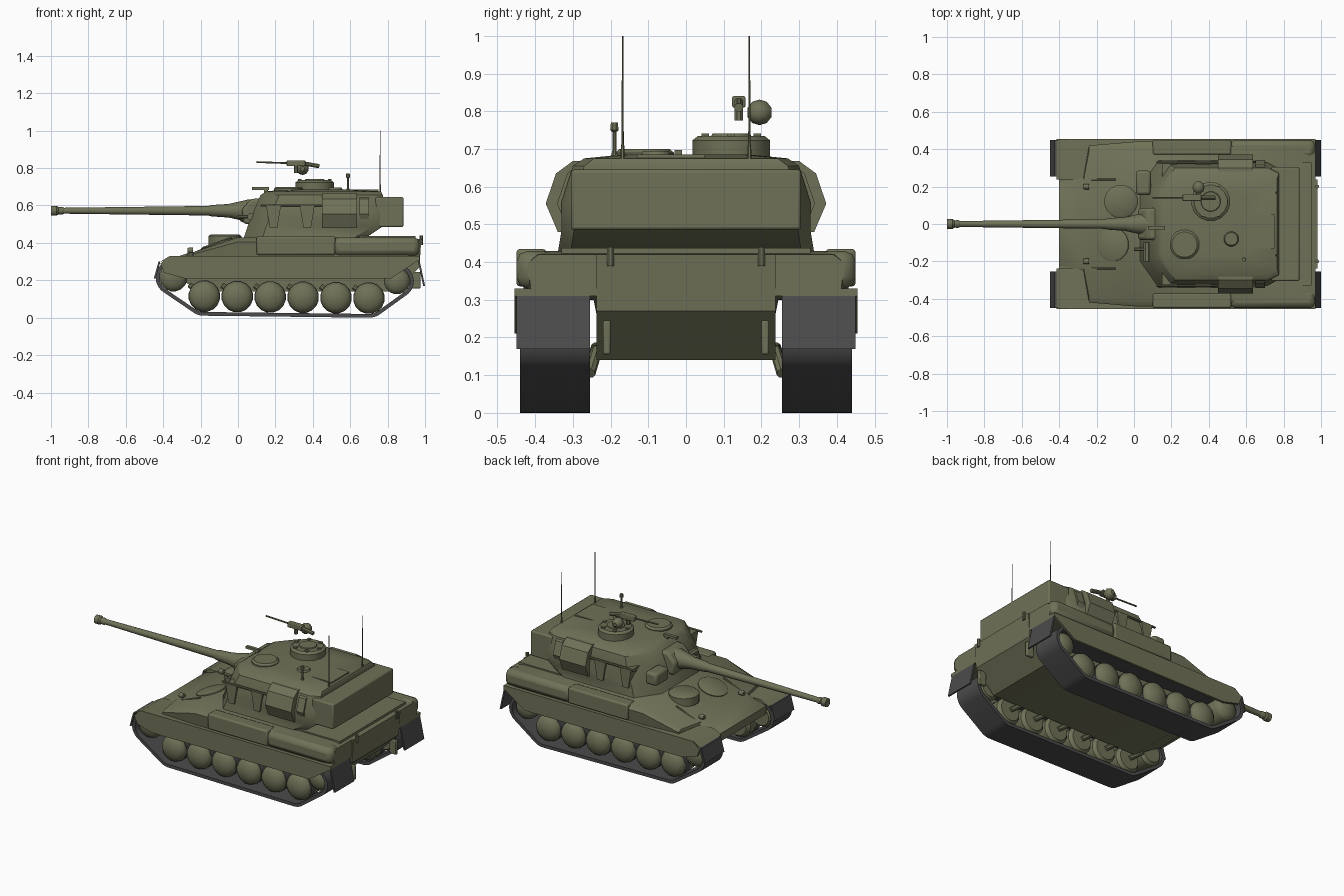
import bpy, bmesh, math
from mathutils import Vector

cube = bpy.data.objects.get("Cube")
if cube:
    bpy.data.objects.remove(cube, do_unlink=True)


def material(name, colour):
    mat = bpy.data.materials.new(name)
    mat.use_nodes = True
    mat.diffuse_color = (*colour, 1)
    shader = mat.node_tree.nodes["Principled BSDF"]
    shader.inputs["Base Color"].default_value = mat.diffuse_color
    return mat


OLIVE = material("olive paint", (0.16, 0.165, 0.095))
RUBBER = material("dark rubber", (0.07, 0.07, 0.07))

# Main levels and limits of the vehicle
FRONT, REAR, SIDE = -0.415, 0.97, 0.45
BELLY, FENDER, DECK, ROOF = 0.14, 0.33, 0.43, 0.685
TUB_SIDE, TRACK_INNER, TRACK_OUTER = 0.237, 0.255, 0.44
UP = Vector((0, 0, 1))
FORWARD = Vector((-1, 0, 0))


def loft(name, rings, mat=OLIVE, bevel=0, closed=False):
    """Skin rings of equal length; cap the ends, or join last to first if closed."""
    bm = bmesh.new()
    rows = [[bm.verts.new(point) for point in ring] for ring in rings]
    if closed:
        rows.append(rows[0])
    else:
        bm.faces.new(rows[0])
        bm.faces.new(rows[-1])
    for row, following in zip(rows, rows[1:]):
        for i in range(len(row)):
            bm.faces.new((row[i - 1], row[i], following[i], following[i - 1]))
    bmesh.ops.recalc_face_normals(bm, faces=bm.faces[:])
    mesh = bpy.data.meshes.new(name)
    bm.to_mesh(mesh)
    bm.free()
    mesh.materials.append(mat)
    ob = bpy.data.objects.new(name, mesh)
    bpy.context.collection.objects.link(ob)
    if bevel:
        modifier = ob.modifiers.new("rounded edges", "BEVEL")
        modifier.width, modifier.segments = bevel, 2
    bpy.ops.object.select_all(action="DESELECT")
    ob.select_set(True)
    bpy.context.view_layer.objects.active = ob
    bpy.ops.object.shade_smooth_by_angle(angle=math.radians(35))


def prism(name, profile, near, far, mat=OLIVE, bevel=0):
    """Side profile of (x, z) points stretched across y."""
    loft(name, [[(x, y, z) for x, z in profile] for y in (near, far)], mat, bevel)


def block(name, centre, size, bevel=0):
    x, y, z = centre
    length, width, height = (value / 2 for value in size)
    corners = [(x - length, z - height), (x + length, z - height),
               (x + length, z + height), (x - length, z + height)]
    prism(name, corners, y - width, y + width, bevel=bevel)


def mirrored(half):
    """Complete a ring from the points on its left half."""
    return half + [(x, -y, z) for x, y, z in reversed(half)]


def lathe(name, origin, axis, steps, sides=16, mat=OLIVE):
    """Turned part from steps of (distance along axis, radius)."""
    turn = axis.to_track_quat("Z", "Y")
    angles = [math.tau * (k + 0.5) / sides for k in range(sides)]
    loft(name, [[Vector(origin) + turn @ Vector((radius * math.cos(a), radius * math.sin(a), along))
                 for a in angles] for along, radius in steps], mat)


def drum(name, origin, radius, height, axis=UP, shoulder=0.7, rim=0.85):
    """Disc whose outer edge is chamfered."""
    lathe(name, origin, axis, [(0, radius), (height * shoulder, radius), (height, radius * rim)])


def dome(name, origin, radius, height, axis, bulge):
    """Cylinder closed by a shallow rounded cap."""
    cap = [(height - bulge * (1 - math.sin(a)), radius * math.cos(a)) for a in (0, 0.4, 0.8, 1.2, 1.5)]
    lathe(name, origin, axis, [(0, radius * 0.8), (0.02, radius)] + cap)


def rod(name, start, end, radius, sides=8):
    axis = Vector(end) - Vector(start)
    lathe(name, start, axis, [(0, radius), (axis.length, radius)], sides)


# Lower hull tub with sloped nose and tail
prism("lower_hull", [(-0.2, BELLY), (0.84, BELLY), (REAR, 0.27), (REAR + 0.01, DECK - 0.01),
                     (0.9, DECK - 0.01), (-0.2, 0.36), (-0.4, 0.3), (-0.4, 0.26)],
      -TUB_SIDE, TUB_SIDE)

# Upper hull: glacis stepping out to the full width behind the front fenders
sections = []
for x, width, bottom, top in ((-0.4, 0.24, 0.25, 0.3), (-0.27, 0.25, 0.3, 0.345),
                              (-0.24, 0.42, FENDER - 0.02, 0.35),
                              (0, TRACK_OUTER, FENDER, DECK), (0.9, TRACK_OUTER, FENDER, DECK),
                              (REAR, 0.42, FENDER, DECK - 0.01)):
    shoulder = bottom + 0.75 * (top - bottom)
    sections.append(mirrored([(x, width * 0.98, bottom), (x, width, shoulder),
                              (x, width * 0.93, top)]))
loft("upper_hull", sections)
block("engine_deck", (0.8, 0, DECK), (0.3, 0.66, 0.016))

# Wheel layout shared by both sides: centre on the side plane, radius
road_wheels = [(Vector((-0.18 + 0.176 * n, 0.115 - 0.002 * n)), 0.085) for n in range(6)]
idler = (Vector((-0.345, 0.215)), 0.075)
sprocket = (Vector((0.85, 0.195)), 0.07)
end_wheels = {"idler": idler, "sprocket": sprocket}
belt = 0.02


def track_loop(y, thickness):
    """Belt wrapped around the outermost wheel in every direction."""
    loop = []
    for k in range(48):
        angle = math.tau * k / 48
        out = Vector((math.cos(angle), math.sin(angle)))
        hub, radius = max(road_wheels + [idler, sprocket], key=lambda w: w[0].dot(out) + w[1])
        x, z = hub + out * (radius + thickness)
        loop.append((x, y, z))
    return loop


for side, s in (("left", 1), ("right", -1)):
    outward = Vector((0, s, 0))

    # Running gear: domed wheels with a rubber tyre behind the dome
    near, far = s * TRACK_INNER, s * TRACK_OUTER
    depth = TRACK_OUTER - TRACK_INNER - 0.01
    loft(side + "_track", [track_loop(near, belt), track_loop(far, belt),
                           track_loop(far, 0), track_loop(near, 0)], RUBBER, closed=True)
    for n, (hub, radius) in enumerate(road_wheels):
        x, z = hub
        label = f"{side}_{{}}_{n + 1}"
        dome(label.format("road_wheel"), (x, near, z), radius - 0.002, depth, outward, 0.045)
        lathe(label.format("tyre"), (x, s * 0.33, z), outward,
              [(0, radius), (0.05, radius)], mat=RUBBER)
        rod(label.format("swing_arm"), (x, near, z), (x - 0.08, s * TUB_SIDE, z + 0.06), 0.015)
    for part, (hub, radius) in end_wheels.items():
        dome(f"{side}_{part}", (hub.x, near, hub.y), radius, depth, outward, 0.04)

    # Fender, skirt, front and rear mud flaps
    nose, lip, hem = FRONT + 0.05, FENDER - 0.02, FENDER - 0.12
    prism(side + "_fender", [(FRONT, 0.3), (nose, FENDER), (REAR, FENDER), (REAR, lip), (nose, lip)],
          s * TUB_SIDE, s * SIDE)
    prism(side + "_skirt", [(FRONT, 0.29), (nose, FENDER), (REAR, FENDER), (REAR, lip),
                            (REAR - 0.15, hem), (FRONT + 0.13, hem), (FRONT + 0.02, hem + 0.03)],
          far, s * (SIDE + 0.005))
    prism(side + "_front_flap", [(FRONT, 0.3), (FRONT - 0.01, 0.3), (FRONT - 0.035, hem),
                                 (FRONT - 0.025, hem)], near, s * SIDE, RUBBER)
    prism(side + "_rear_flap", [(REAR - 0.01, lip), (REAR, lip), (1, hem - 0.04), (REAR + 0.02, hem - 0.04)],
          near, s * SIDE, RUBBER)

    # Hull lockers, tow handles, deck posts and headlights
    block(side + "_hull_locker", (0.31, s * 0.41, 0.385), (0.42, 0.08, 0.1), bevel=0.01)
    block(side + "_rear_locker", (0.74, s * 0.4, 0.38), (0.46, 0.1, 0.1), bevel=0.03)
    block(side + "_tow_handle", (REAR - 0.02, s * 0.21, 0.2), (0.05, 0.02, 0.09), bevel=0.005)
    rod(side + "_deck_post", (REAR + 0.01, s * 0.2, DECK - 0.04), (REAR + 0.01, s * 0.2, DECK + 0.01), 0.01)
    drum(side + "_headlight", (-0.24, s * 0.2, 0.36), 0.015, 0.03, FORWARD)
    rod(side + "_lamp_guard", (-0.25, s * TUB_SIDE, 0.34), (-0.1, s * TUB_SIDE, 0.4), 0.006)

    # Turret lockers, brackets and grab rail
    bulge = [(0.24, 0.668), (0.3, 0.668), (0.345, 0.635), (0.372, 0.555), (0.34, 0.48), (0.28, 0.48)]
    for part, start, end, tuck in (("locker", 0.45, 0.635, 0), ("rear_rack", 0.65, 0.7, 0.03)):
        loft(f"{side}_turret_{part}", [[(x, s * (y - tuck), z) for y, z in bulge] for x in (start, end)])
    for part, x in (("front", 0.19), ("middle", 0.37)):
        prism(f"{side}_{part}_bracket", [(x - 0.04, 0.6), (x + 0.04, 0.6), (x + 0.02, 0.48),
                                         (x - 0.02, 0.48)], s * 0.25, s * 0.34)
    rod(side + "_grab_rail", (0.12, s * 0.33, 0.6), (SIDE, s * 0.33, 0.6), 0.007)

    # Whip antenna
    lathe(side + "_antenna", (0.76, s * 0.168, ROOF - 0.05), UP,
          [(0, 0.006), (0.07, 0.005), (0.08, 0.003), (1.05 - ROOF, 0.002)], sides=6)

# Driver hatches: a raised one and one lying flush on the glacis
drum("left_driver_hatch", (-0.07, 0.12, 0.385), 0.09, 0.06, shoulder=0.85)
glacis_normal = Vector((-0.35, 0, 1)).normalized()
drum("right_driver_hatch", (-0.11, -0.11, 0.385), 0.09, 0.02, glacis_normal)

# Turret: octagonal plan narrowing toward the roof
levels = []
for z, front, back, width in ((0.425, 0.03, 0.68, 0.34), (0.485, 0.05, 0.77, 0.33),
                              (0.56, 0.08, 0.775, 0.33), (0.655, 0.12, 0.775, 0.3),
                              (0.675, 0.15, 0.765, 0.27), (ROOF, 0.24, 0.6, 0.17)):
    levels.append(mirrored([(front, width * 0.58, z), (front + 0.1, width, z),
                            (back - 0.06, width, z), (back, width * 0.9, z)]))
loft("turret", levels)
block("bustle_box", (0.81, 0, 0.565), (0.15, 0.61, 0.16), bevel=0.008)

# Gun with mantlet and muzzle brake
prism("mantlet", [(0.03, 0.5), (0.02, 0.58), (0.07, 0.635), (0.15, 0.64), (0.15, 0.5)],
      -0.085, 0.085, bevel=0.015)
lathe("gun_barrel", (0.1, 0, 0.572), FORWARD,
      [(0, 0.066), (0.05, 0.06), (0.15, 0.037), (0.24, 0.031), (0.26, 0.026), (1.04, 0.016)])
lathe("muzzle_brake", (-0.93, 0, 0.572), FORWARD,
      [(0, 0.016), (0.01, 0.021), (0.03, 0.02), (0.04, 0.027), (0.07, 0.026)])

# Launchers on the turret front
block("left_launcher", (0.05, 0.22, 0.55), (0.08, 0.13, 0.08), bevel=0.015)
rod("right_launcher", (0.07, -0.2, 0.54), (0.07, -0.1, 0.54), 0.02)
rod("right_launcher_bar", (0, -0.135, 0.54), (0.12, -0.135, 0.54), 0.01)

# Commander cupola with a ring of vision blocks
cupola = Vector((0.41, 0.12, ROOF - 0.01))
drum("cupola", cupola, 0.105, 0.06, shoulder=0.8)
drum("cupola_hatch", cupola, 0.06, 0.066)
for n in range(6):
    angle = math.tau * n / 6
    spot = cupola + Vector((math.cos(angle), math.sin(angle), 0.7)) * 0.08
    block(f"vision_block_{n + 1}", spot, (0.02, 0.02, 0.02))

# Roof machine gun with round ammunition drum
gun = Vector((0.31, 0.14, 0.825))
block("machine_gun_body", gun, (0.1, 0.035, 0.03), bevel=0.004)
rod("machine_gun_barrel", gun, gun + FORWARD * 0.21 + UP * 0.007, 0.005)
rod("machine_gun_grip", gun - FORWARD * 0.04, gun - FORWARD * 0.125 - UP * 0.015, 0.012)
lathe("ammunition_drum", gun + Vector((0.035, 0.055, -0.028)), Vector((0, 1, 0)),
      [(math.sin(a) * 0.034, math.cos(a) * 0.034) for a in (-1.2, -0.6, 0, 0.6, 1.2)], sides=10)
rod("machine_gun_mount", gun - UP * 0.05, gun, 0.012)

# Roof hatch, vent, panel and sights
drum("loader_hatch", (0.27, -0.11, ROOF - 0.02), 0.08, 0.035)
drum("roof_vent", (0.52, -0.08, ROOF - 0.02), 0.04, 0.03)
block("roof_panel", (0.65, -0.04, ROOF - 0.01), (0.2, 0.18, 0.02))
lathe("sight_post", (0.588, -0.19, ROOF - 0.02), UP,
      [(0, 0.014), (0.03, 0.006), (0.08, 0.006), (0.085, 0.012), (0.105, 0.01)], sides=8)
block("front_sight", (0.12, -0.02, ROOF + 0.005), (0.09, 0.02, 0.015))
block("front_sight_stand", (0.15, -0.02, ROOF - 0.02), (0.02, 0.02, 0.04))
